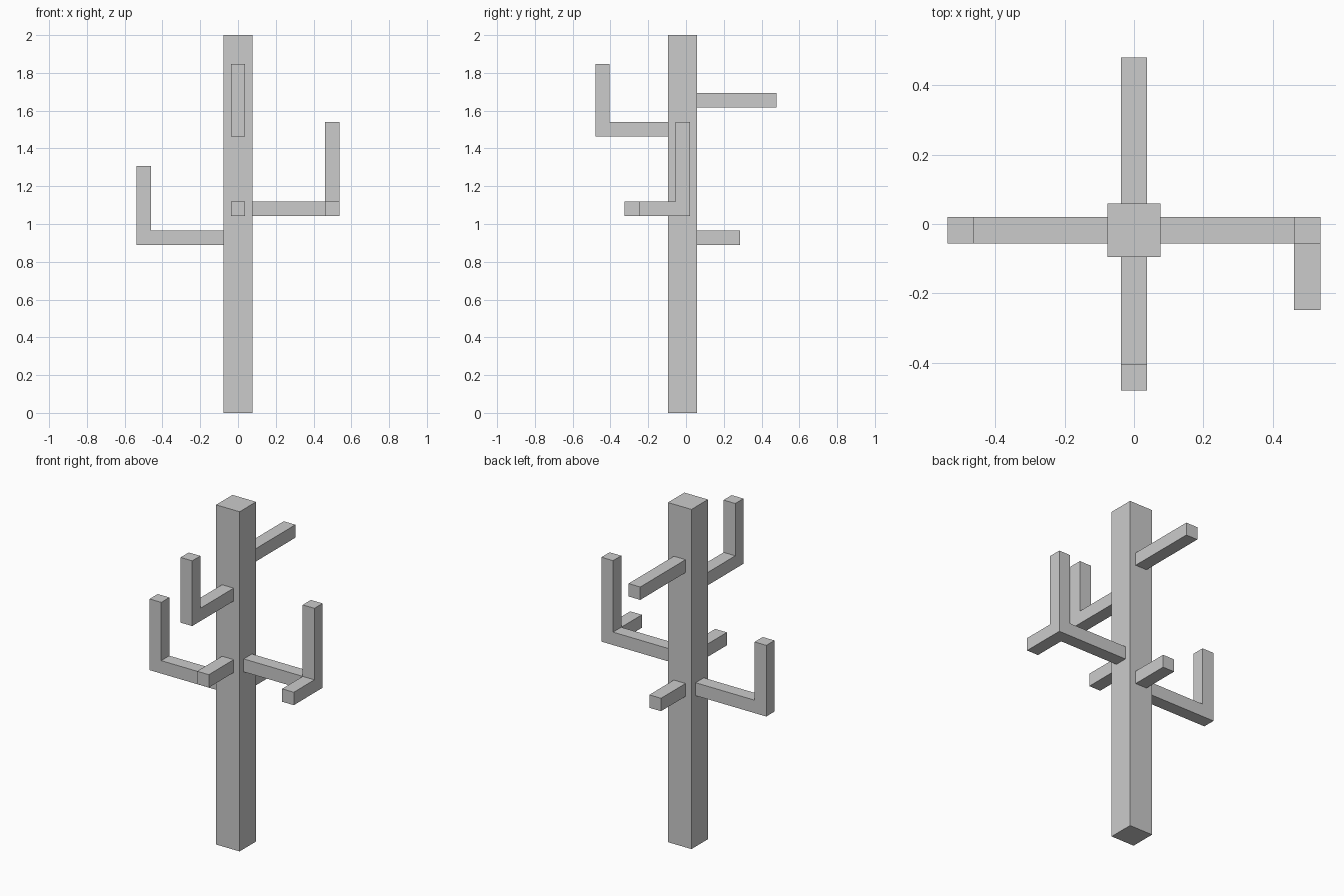
import bpy, bmesh
from mathutils import Vector

if "Cube" in bpy.data.objects:
    bpy.data.objects.remove(bpy.data.objects["Cube"])

T = 0.076            # limb thickness
H = T / 2
YC = -0.018          # trunk centre in y


def prism(name, points, depth):
    """Extrude a flat polygon along the depth vector into a solid."""
    bm = bmesh.new()
    face = bm.faces.new([bm.verts.new(p) for p in points])
    ext = bmesh.ops.extrude_face_region(bm, geom=[face])
    moved = [g for g in ext["geom"] if isinstance(g, bmesh.types.BMVert)]
    bmesh.ops.translate(bm, verts=moved, vec=Vector(depth))
    bmesh.ops.recalc_face_normals(bm, faces=bm.faces)
    me = bpy.data.meshes.new(name)
    bm.to_mesh(me)
    bm.free()
    ob = bpy.data.objects.new(name, me)
    bpy.context.collection.objects.link(ob)
    return ob


def limb(name, axis, start, end, z, top=None, across=0.0):
    """Horizontal limb along x or y; with a top it bends upwards at its end."""
    prof = [(start, z), (end, z)]
    if top:
        inner = end - T if end > start else end + T
        prof += [(end, top), (inner, top), (inner, z + T)]
    else:
        prof += [(end, z + T)]
    prof += [(start, z + T)]
    if axis == "x":
        return prism(name, [(u, across - H, w) for u, w in prof], (0, T, 0))
    return prism(name, [(across - H, u, w) for u, w in prof], (T, 0, 0))


# Trunk
R = 0.0765
FRONT, BACK = YC - R, YC + R
prism("trunk", [(-R, FRONT, 0), (R, FRONT, 0), (R, BACK, 0), (-R, BACK, 0)], (0, 0, 2))

# Bent arms
limb("left_arm", "x", -R, -0.537, 0.889, 1.308, YC)
limb("right_arm", "x", R, 0.537, 1.043, 1.54, YC)
limb("front_arm", "y", FRONT, -0.48, 1.464, 1.848)

# Straight branches
limb("back_upper_branch", "y", BACK, 0.48, 1.618)
limb("back_lower_branch", "y", BACK, 0.287, 0.889)
limb("front_lower_branch", "y", FRONT, -0.326, 1.043)
limb("right_arm_stub", "y", YC - H, -0.248, 1.043, None, 0.537 - H)
